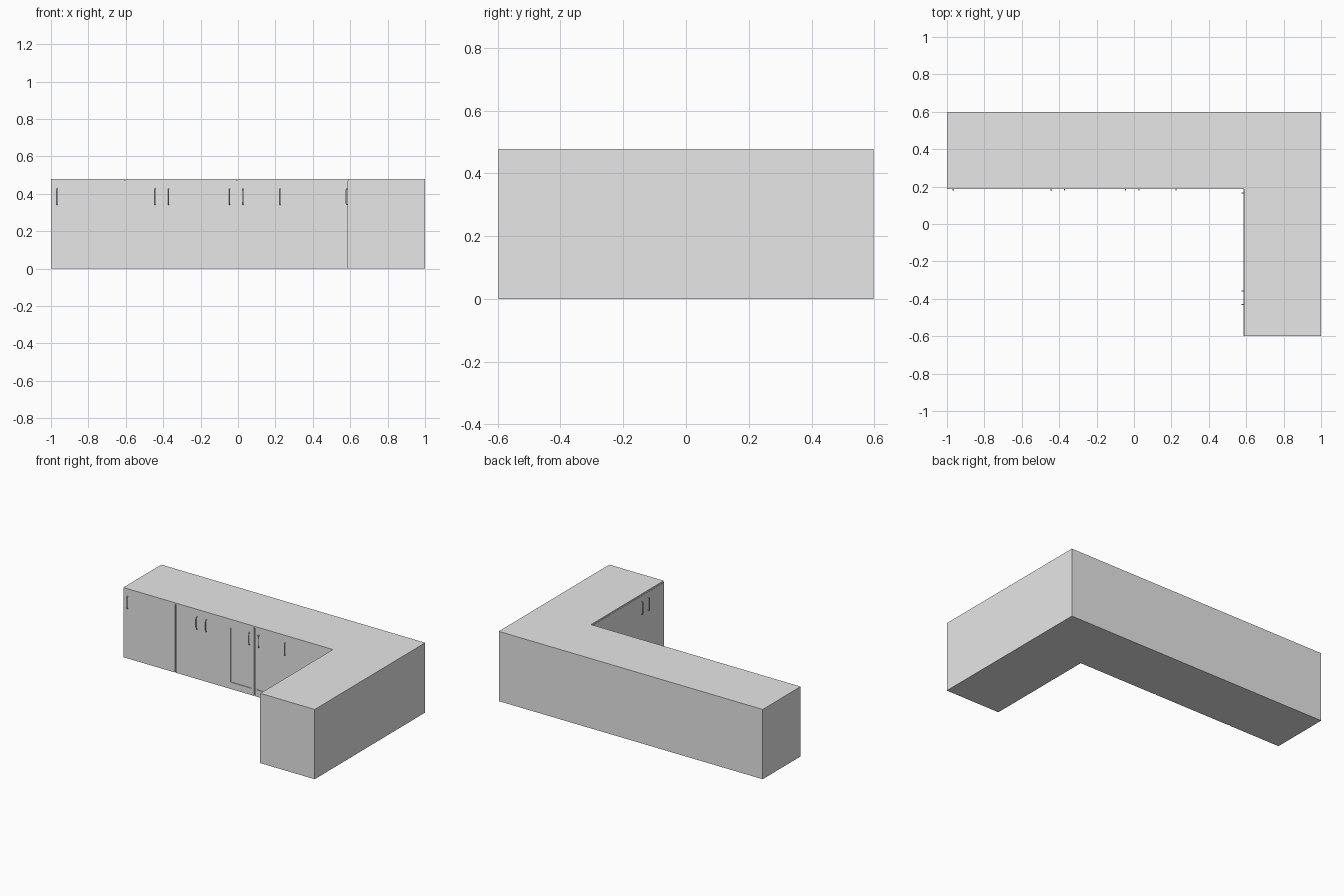
import bpy, bmesh
from mathutils import Vector

if "Cube" in bpy.data.objects:
    bpy.data.objects.remove(bpy.data.objects["Cube"])

HALF_Y = 0.598
TOP = 0.478
SLAB = 0.468      # underside of the worktop
FACE = 0.189      # outer plane of the back run doors
SIDE = 0.586      # outer plane of the side run doors
THICK = 0.008

grey = bpy.data.materials.new("light grey")
grey.use_nodes = True
grey.diffuse_color = (0.8, 0.8, 0.8, 1)
grey.node_tree.nodes["Principled BSDF"].inputs["Base Color"].default_value = (0.8, 0.8, 0.8, 1)


def add(name, bm):
    bmesh.ops.recalc_face_normals(bm, faces=bm.faces)
    mesh = bpy.data.meshes.new(name)
    bm.to_mesh(mesh)
    bm.free()
    mesh.materials.append(grey)
    ob = bpy.data.objects.new(name, mesh)
    bpy.context.collection.objects.link(ob)
    return ob


def l_prism(name, x_in, y_in, z0, z1):
    """L-shaped outline raised from z0 to z1."""
    bm = bmesh.new()
    outline = [(-1, HALF_Y), (-1, y_in), (x_in, y_in), (x_in, -HALF_Y), (1, -HALF_Y), (1, HALF_Y)]
    face = bm.faces.new([bm.verts.new((x, y, z0)) for x, y in outline])
    out = bmesh.ops.extrude_face_region(bm, geom=[face])
    bmesh.ops.translate(bm, vec=(0, 0, z1 - z0),
                        verts=[v for v in out["geom"] if isinstance(v, bmesh.types.BMVert)])
    return add(name, bm)


def box(name, lo, hi):
    lo, hi = Vector(lo), Vector(hi)
    bm = bmesh.new()
    bmesh.ops.create_cube(bm, size=1)
    for v in bm.verts:
        v.co = (lo + hi) / 2 + v.co * (hi - lo)
    return add(name, bm)


def handle(name, base, out):
    """Slim bow handle standing off a door in direction out."""
    curve = bpy.data.curves.new(name, "CURVE")
    curve.dimensions = "3D"
    curve.bevel_depth = 0.003
    curve.bevel_resolution = 2
    curve.use_fill_caps = True
    spline = curve.splines.new("POLY")
    path = [(0, 0.343), (0.007, 0.345), (0.0085, 0.357), (0.0085, 0.413), (0.007, 0.425), (0, 0.427)]
    spline.points.add(len(path) - 1)
    for p, (d, z) in zip(spline.points, path):
        p.co = (base[0] + out[0] * d, base[1] + out[1] * d, z, 1)
    curve.materials.append(grey)
    ob = bpy.data.objects.new(name, curve)
    bpy.context.collection.objects.link(ob)


# Carcass and worktop
l_prism("cabinet_body", SIDE + THICK, FACE + THICK, 0, SLAB)
l_prism("worktop", SIDE + 0.002, FACE - 0.001, SLAB, TOP)

# Door fronts of the back run, separated by narrow gaps
GAP = 0.004
seams = [-1 - GAP, -0.605, -0.008, SIDE + THICK]
doors = []
for i, (a, b) in enumerate(zip(seams, seams[1:])):
    doors.append(box(f"back_run_door_{i + 1}", (a + GAP, FACE, 0), (b - GAP, FACE + THICK, SLAB)))

# Door front of the side run
box("side_run_door", (SIDE, -HALF_Y, 0), (SIDE + THICK, FACE, SLAB))

# Recessed panels with slightly rounded corners
for name, door, x0, x1 in (("left", doors[1], -0.188, -0.027), ("right", doors[2], 0.01, 0.171)):
    cutter = box(f"{name}_panel_cutter", (x0, FACE - 0.02, 0.046), (x1, FACE + 0.005, 0.42))
    bm = bmesh.new()
    bm.from_mesh(cutter.data)
    corners = [e for e in bm.edges if abs(e.verts[0].co.y - e.verts[1].co.y) > 0.01]
    bmesh.ops.bevel(bm, geom=corners, offset=0.006, segments=3, profile=0.5, affect="EDGES")
    bm.to_mesh(cutter.data)
    bm.free()
    cutter.hide_render = True
    cutter.hide_viewport = True
    cut = door.modifiers.new("panel", "BOOLEAN")
    cut.operation = "DIFFERENCE"
    cut.solver = "EXACT"
    cut.object = cutter

# Handles
for i, x in enumerate((-0.967, -0.443, -0.371, -0.045, 0.027, 0.225)):
    handle(f"back_run_handle_{i + 1}", (x, FACE), (0, -1))
for i, y in enumerate((0.165, -0.358, -0.43)):
    handle(f"side_run_handle_{i + 1}", (SIDE, y), (-1, 0))
